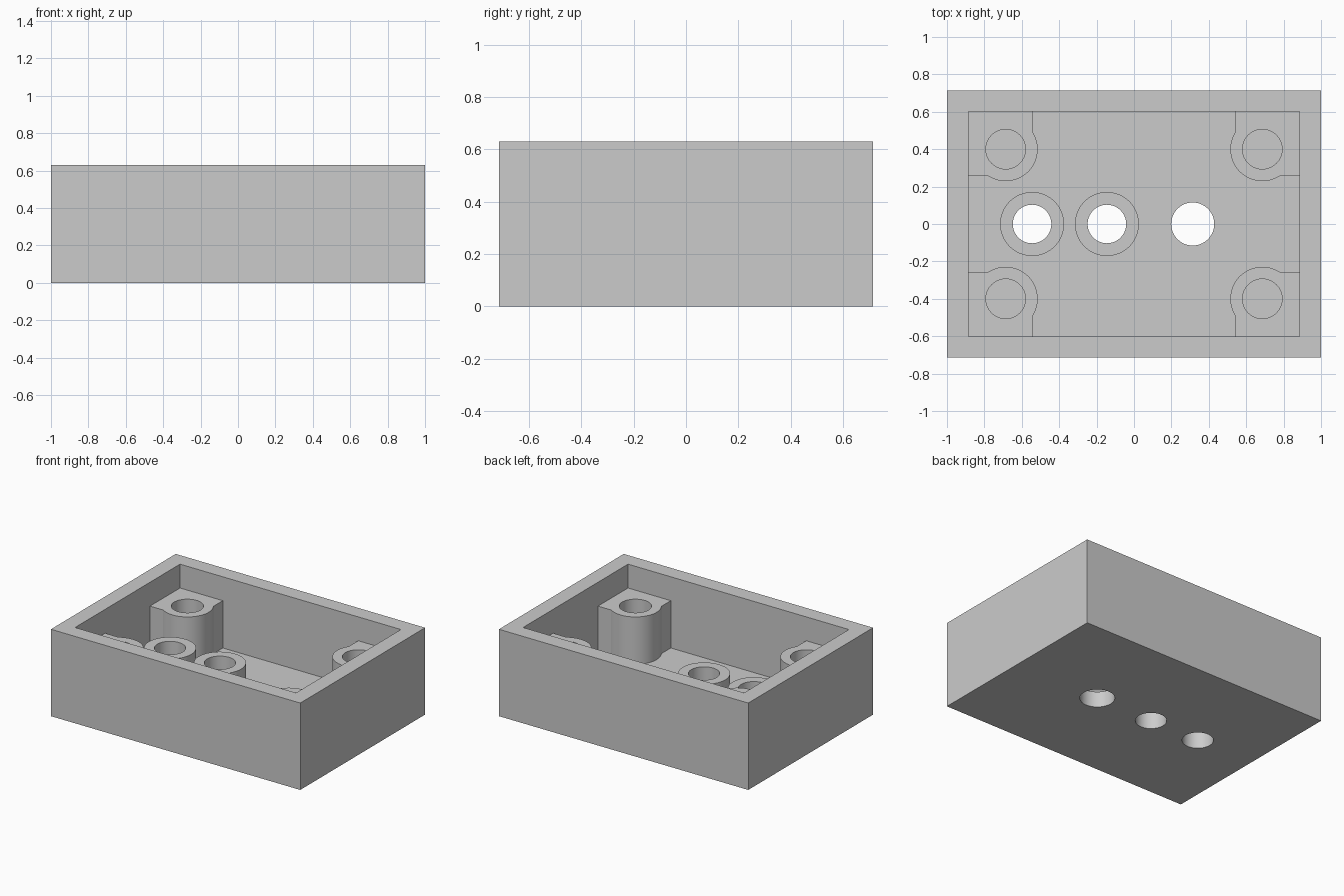
import bpy, bmesh
from math import cos, sin, radians, pi

old = bpy.data.objects.get("Cube")
if old:
    bpy.data.objects.remove(old, do_unlink=True)

grey = bpy.data.materials.new("light_grey")
grey.use_nodes = True
colour = (0.6, 0.6, 0.6, 1)
grey.diffuse_color = colour
grey.node_tree.nodes["Principled BSDF"].inputs["Base Color"].default_value = colour

W, D, H = 1.0, 0.715, 0.63        # half width, half depth, height
WALL = 0.114                      # wall and floor thickness
POST_X, POST_Y, POST_TOP = 0.686, 0.4, 0.457
COLLAR_TOP, OUTER_R = 0.343, 0.171
POST_HOLE_R, COLLAR_HOLE_R, WIDE_HOLE_R = 0.106, 0.103, 0.115
COLLARS = (-0.545, -0.145)
WIDE_X = 0.314
BLOCK = 0.143                     # block edge, measured from the post centre


def circle(x, y, r, n=64):
    return [(x + r * cos(2 * pi * i / n), y + r * sin(2 * pi * i / n)) for i in range(n)]


def rectangle(hx, hy):
    return [(-hx, -hy), (hx, -hy), (hx, hy), (-hx, hy)]


def prism(name, outline, z0, z1):
    """Extrude a flat outline from z0 up to z1."""
    bm = bmesh.new()
    face = bm.faces.new([bm.verts.new((x, y, z0)) for x, y in outline])
    top = bmesh.ops.extrude_face_region(bm, geom=[face])["geom"]
    bmesh.ops.translate(bm, vec=(0, 0, z1 - z0),
                        verts=[v for v in top if isinstance(v, bmesh.types.BMVert)])
    bmesh.ops.recalc_face_normals(bm, faces=bm.faces)
    mesh = bpy.data.meshes.new(name)
    bm.to_mesh(mesh)
    bm.free()
    mesh.materials.append(grey)
    obj = bpy.data.objects.new(name, mesh)
    bpy.context.collection.objects.link(obj)
    return obj


def select(obj):
    bpy.ops.object.select_all(action="DESELECT")
    obj.select_set(True)
    bpy.context.view_layer.objects.active = obj


def cut(obj, outline, z0, z1):
    """Subtract a prism from the object and remove the cutter."""
    cutter = prism("cutter", outline, z0, z1)
    cutter.hide_render = True
    select(obj)
    mod = obj.modifiers.new("cut", "BOOLEAN")
    mod.operation = "DIFFERENCE"
    mod.solver = "EXACT"
    mod.object = cutter
    bpy.ops.object.modifier_apply(modifier=mod.name)
    bpy.data.objects.remove(cutter, do_unlink=True)


def finish(obj):
    select(obj)
    bpy.ops.object.shade_smooth_by_angle(angle=radians(30))


# Open case with three holes through its floor
case = prism("case", rectangle(W, D), 0, H)
cut(case, rectangle(W - WALL, D - WALL), WALL, H + 0.2)
for x in COLLARS:
    cut(case, circle(x, 0, COLLAR_HOLE_R), -0.2, H)
cut(case, circle(WIDE_X, 0, WIDE_HOLE_R), -0.2, H)
finish(case)

# Raised collars around the two smaller holes
for name, x in zip(("right_collar", "middle_collar"), COLLARS):
    collar = prism(name, circle(x, 0, OUTER_R), WALL, COLLAR_TOP)
    cut(collar, circle(x, 0, COLLAR_HOLE_R), 0, H)
    finish(collar)

# Corner screw posts: a rounded boss merged with a block set into the walls
reach = 0.25
arc = [radians(146.7 + 156.6 * i / 32) for i in range(33)]
profile = [(OUTER_R * cos(a), OUTER_R * sin(a)) for a in arc]
profile += [(reach, -BLOCK), (reach, reach), (-BLOCK, reach)]
for side, sx in (("left", 1), ("right", -1)):
    for end, sy in (("back", 1), ("front", -1)):
        outline = [(sx * (POST_X + x), sy * (POST_Y + y)) for x, y in profile]
        post = prism(f"{end}_{side}_post", outline, WALL / 2, POST_TOP)
        cut(post, circle(sx * POST_X, sy * POST_Y, POST_HOLE_R), WALL, H)
        finish(post)
